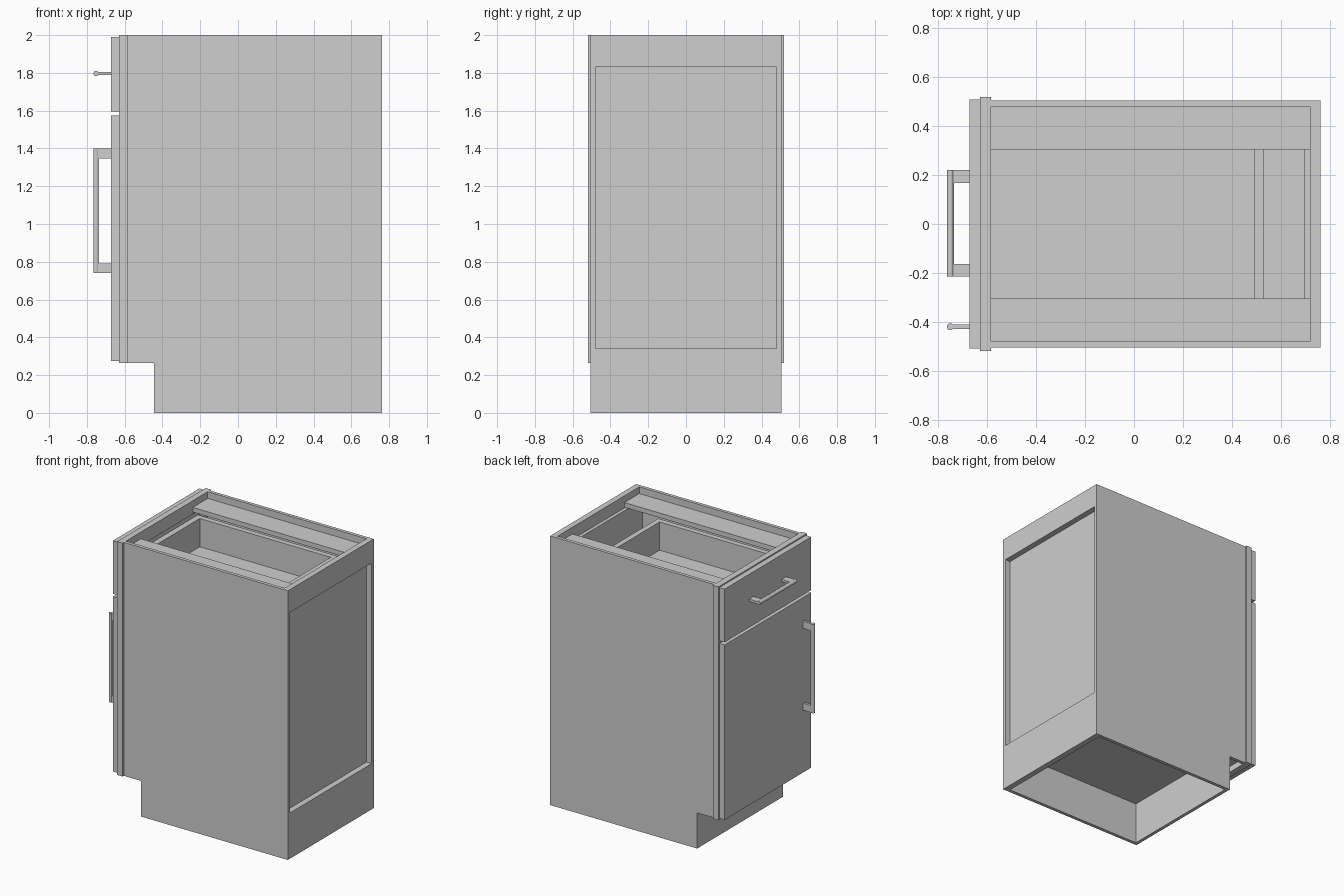
import bpy, bmesh, math
from mathutils import Vector

cube = bpy.data.objects.get("Cube")
if cube:
    bpy.data.objects.remove(cube, do_unlink=True)

# One plain grey finish
grey = bpy.data.materials.new("plain grey")
grey.use_nodes = True
COLOR = (0.62, 0.62, 0.62, 1)
grey.diffuse_color = COLOR
bsdf = next(n for n in grey.node_tree.nodes if n.type == 'BSDF_PRINCIPLED')
bsdf.inputs["Base Color"].default_value = COLOR


def finish(name, bm):
    bmesh.ops.recalc_face_normals(bm, faces=bm.faces)
    mesh = bpy.data.meshes.new(name)
    bm.to_mesh(mesh)
    bm.free()
    mesh.materials.append(grey)
    ob = bpy.data.objects.new(name, mesh)
    bpy.context.collection.objects.link(ob)
    return ob


def add_box(bm, x, y, z):
    lo, hi = Vector((x[0], y[0], z[0])), Vector((x[1], y[1], z[1]))
    verts = bmesh.ops.create_cube(bm, size=1)["verts"]
    for v in verts:
        v.co = Vector([(lo[i] + hi[i]) / 2 + v.co[i] * (hi[i] - lo[i]) for i in range(3)])


def boxes(name, *parts):
    bm = bmesh.new()
    for p in parts:
        add_box(bm, *p)
    return finish(name, bm)


def add_prism(bm, points, depth):
    face = bm.faces.new([bm.verts.new(p) for p in points])
    out = bmesh.ops.extrude_face_region(bm, geom=[face])
    moved = [g for g in out["geom"] if isinstance(g, bmesh.types.BMVert)]
    bmesh.ops.translate(bm, verts=moved, vec=depth)


FRAME_F, FRAME_B, BACK_IN, BACK = -0.63, -0.585, 0.72, 0.763
OUT, IN = 0.505, 0.48
TOE_X, TOE_Z = -0.445, 0.265

# Side panels with the toe notch
outline = [(BACK, 0), (BACK, 2), (FRAME_B, 2), (FRAME_B, TOE_Z), (TOE_X, TOE_Z), (TOE_X, 0)]
for name, y in (("left_side_panel", IN), ("right_side_panel", -OUT)):
    bm = bmesh.new()
    add_prism(bm, [(x, y, z) for x, z in outline], (0, OUT - IN, 0))
    finish(name, bm)

# Carcass
boxes("toe_kick", ((TOE_X, TOE_X + 0.025), (-IN, IN), (0, 0.31)))
boxes("cabinet_floor", ((FRAME_B, BACK_IN), (-IN, IN), (0.31, 0.34)))
boxes("back_panel", ((0.695, BACK_IN), (-IN, IN), (0.34, 1.91)))
boxes("back_rails",
      ((BACK_IN, BACK), (-IN, IN), (0, 0.34)),
      ((BACK_IN, BACK), (-IN, IN), (1.83, 2)))
boxes("top_stretchers", *[((FRAME_B, BACK_IN), y, (1.915, 1.95))
                          for y in ((-IN, -0.305), (0.305, IN))])

# Face frame: two stiles and three rails
X = (FRAME_F, FRAME_B)
boxes("face_frame",
      (X, (-0.52, -0.45), (TOE_Z, 2)),
      (X, (0.45, 0.52), (TOE_Z, 2)),
      (X, (-0.45, 0.45), (1.90, 2)),
      (X, (-0.45, 0.45), (1.53, 1.60)),
      (X, (-0.45, 0.45), (TOE_Z, 0.34)))

# Drawer box, open on top
boxes("drawer_box",
      ((FRAME_F, FRAME_B - 0.002), (-0.43, 0.43), (1.605, 1.835)),
      ((0.49, 0.53), (-0.43, 0.43), (1.605, 1.835)),
      ((FRAME_B - 0.002, 0.49), (0.39, 0.43), (1.605, 1.835)),
      ((FRAME_B - 0.002, 0.49), (-0.43, -0.39), (1.605, 1.835)),
      ((FRAME_B - 0.002, 0.49), (-0.39, 0.39), (1.605, 1.625)))

# Overlay fronts
FRONT = (-0.673, FRAME_F)
boxes("drawer_front", (FRONT, (-0.508, 0.508), (1.595, 1.99)))
boxes("door", (FRONT, (-0.508, 0.508), (0.275, 1.575)))


# Pull handle: rounded grip bar with two flat legs
def pull(name, center, length, vertical):
    def at(x, side, along):
        return (x, center[0] + side, center[1] + along) if vertical \
            else (x, center[0] + along, center[1] + side)
    h, r = length / 2, 0.014
    bm = bmesh.new()
    profile = [(-0.751 + r * math.cos(math.radians(a)), r * math.sin(math.radians(a)))
               for a in range(40, 321, 20)]
    profile += [(-0.736, -0.009), (-0.736, 0.009)]
    start, end = Vector(at(0, 0, -h)), Vector(at(0, 0, h))
    add_prism(bm, [at(x, s, -h) for x, s in profile], end - start)
    for a, b in ((-h, -h + 0.052), (h - 0.052, h)):
        add_box(bm, *zip(at(-0.74, -0.009, a), at(-0.673, 0.009, b)))
    ob = finish(name, bm)
    bpy.ops.object.select_all(action='DESELECT')
    ob.select_set(True)
    bpy.context.view_layer.objects.active = ob
    bpy.ops.object.shade_smooth_by_angle(angle=math.radians(30))


pull("drawer_handle", (0.003, 1.797), 0.435, False)
pull("door_handle", (-0.42, 1.07), 0.66, True)
